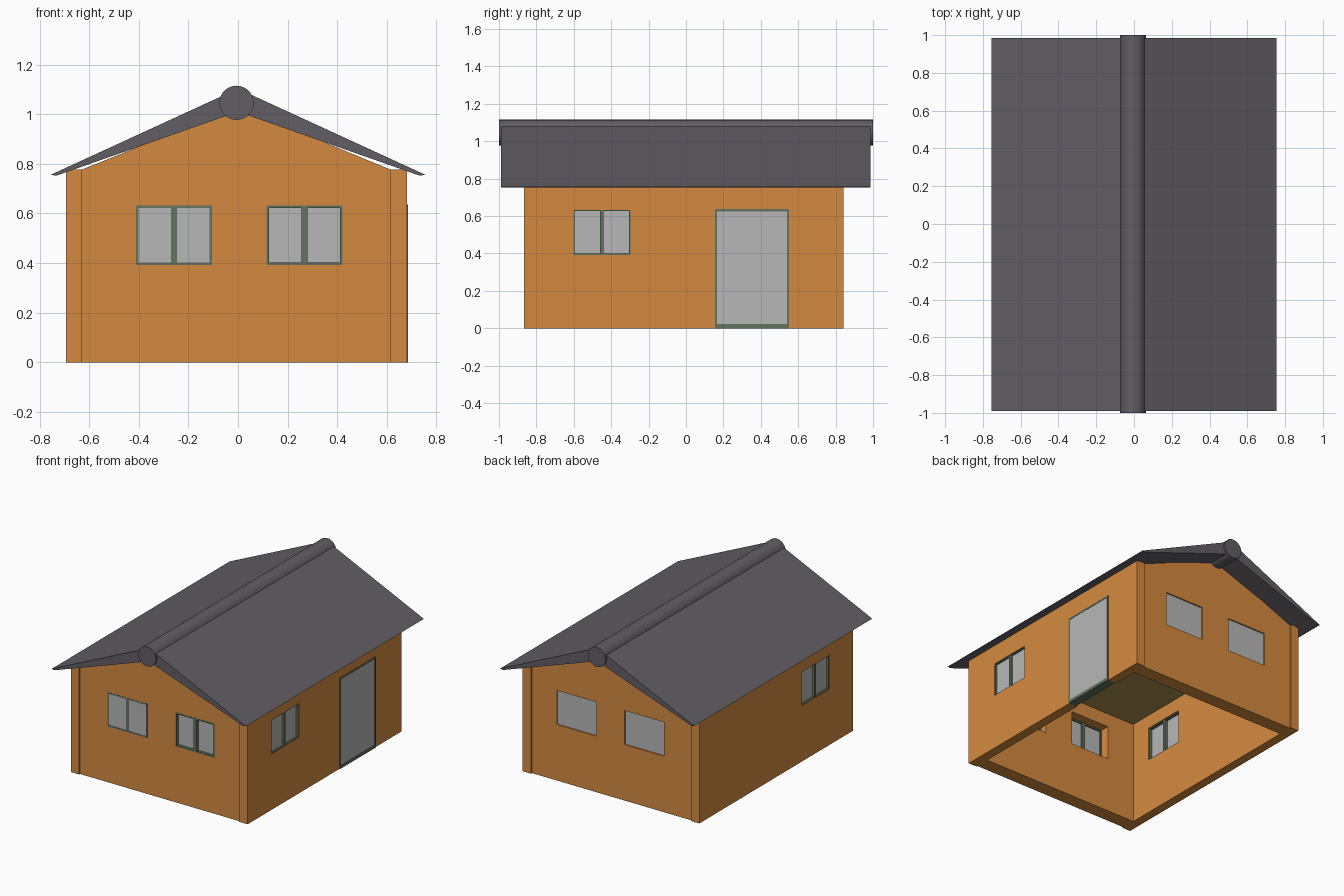
import bpy, bmesh, math
from mathutils import Matrix

if "Cube" in bpy.data.objects:
    bpy.data.objects.remove(bpy.data.objects["Cube"])


def material(name, rgb):
    m = bpy.data.materials.new(name)
    m.diffuse_color = (*rgb, 1)
    m.use_nodes = True
    m.node_tree.nodes["Principled BSDF"].inputs["Base Color"].default_value = m.diffuse_color
    return m


WOOD = material("orange_wood", (0.665, 0.254, 0.051))
ROOF = material("dark_grey_roof", (0.120, 0.112, 0.129))
GREEN = material("green_frame", (0.125, 0.17, 0.112))
GLASS = material("grey_glass", (0.475, 0.475, 0.475))
CEIL = material("olive_ceiling", (0.405, 0.275, 0.08))


def finish(name, bm, mat):
    bmesh.ops.recalc_face_normals(bm, faces=bm.faces)
    me = bpy.data.meshes.new(name)
    bm.to_mesh(me)
    bm.free()
    ob = bpy.data.objects.new(name, me)
    bpy.context.collection.objects.link(ob)
    if mat:
        me.materials.append(mat)
    return ob


def add_box(bm, x0, x1, y0, y1, z0, z1):
    mat = (Matrix.Translation(((x0 + x1) / 2, (y0 + y1) / 2, (z0 + z1) / 2))
           @ Matrix.Diagonal((x1 - x0, y1 - y0, z1 - z0, 1)))
    bmesh.ops.create_cube(bm, size=1, matrix=mat)


def boxes(name, mat, *dims):
    bm = bmesh.new()
    for d in dims:
        add_box(bm, *d)
    return finish(name, bm, mat)


def prism(name, mat, pts, y0, y1):
    """Extrude an x/z outline along y."""
    bm = bmesh.new()
    f = bm.faces.new([bm.verts.new((x, y0, z)) for x, z in pts])
    r = bmesh.ops.extrude_face_region(bm, geom=[f])
    for v in r["geom"]:
        if isinstance(v, bmesh.types.BMVert):
            v.co.y = y1
    return finish(name, bm, mat)


def cut(wall, *dims):
    """Cut box openings through a wall."""
    cutter = boxes("cutter", None, *dims)
    cutter.hide_render = True
    mod = wall.modifiers.new("openings", "BOOLEAN")
    mod.operation = "DIFFERENCE"
    mod.solver = "EXACT"
    mod.object = cutter
    bpy.context.view_layer.objects.active = wall
    bpy.ops.object.modifier_apply(modifier=mod.name)
    bpy.data.objects.remove(cutter)


Z0, Z1 = 0.393, 0.633         # window sill and head heights


def window(name, axis, a0, a1, d0, d1, g0, g1, z0=Z0, z1=Z1, f=0.01,
           mull=0.012, sill=0.01):
    """Frame between depths d0..d1 and pane between g0..g1, spanning a0..a1."""
    def b(p0, p1, q0, q1, h0, h1):
        return (p0, p1, q0, q1, h0, h1) if axis == "x" else (q0, q1, p0, p1, h0, h1)
    c = (a0 + a1) / 2
    bars = [b(a0, a0 + f, d0, d1, z0, z1), b(a1 - f, a1, d0, d1, z0, z1),
            b(a0 + f, a1 - f, d0, d1, z1 - f, z1),
            b(a0 + f, a1 - f, d0, d1, z0, z0 + sill)]
    if mull:
        bars.append(b(c - mull, c + mull, d0, d1, z0 + sill, z1 - f))
    boxes(name + "_frame", GREEN, *bars)
    e = 0.001
    boxes(name + "_pane", GLASS, b(a0 + e, a1 - e, g0, g1, z0 + e, z1 - e))


XL, XR = -0.693, 0.681        # outer faces of side walls
IL, IR = -0.629, 0.615        # inner faces of side walls
WX = [(-0.412, -0.105), (0.114, 0.422)]  # gable windows
WY = (-0.602, -0.298)                    # side windows
DY = (0.154, 0.551)                      # door

# gable walls
gable = [(IL, 0), (IR, 0), (IR, 0.777), (0.0, 1.03), (IL, 0.777)]
for name, y0, y1 in (("front_wall", -0.857, -0.757), ("back_wall", 0.735, 0.832)):
    w = prism(name, WOOD, gable, y0, y1)
    cut(w, *[(a, b, y0 - 0.1, y1 + 0.1, Z0, Z1) for a, b in WX])

# side walls
left = boxes("left_wall", WOOD, (XL, IL, -0.866, 0.842, 0, 0.777))
cut(left, (XL - 0.1, IL + 0.1, *WY, Z0, Z1))
right = boxes("right_wall", WOOD, (IR, XR, -0.866, 0.842, 0, 0.777))
cut(right, (IR - 0.1, XR + 0.1, *WY, Z0, Z1),
    (IR - 0.1, XR + 0.1, *DY, -0.1, Z1))

# ceiling
boxes("ceiling", CEIL, (IL, IR, -0.757, 0.735, 0.73, 0.76))

# windows
window("front_left_window", "x", *WX[0], -0.858, -0.82, -0.856, -0.83)
window("front_right_window", "x", *WX[1], -0.858, -0.81, -0.838, -0.82)
for side, span in zip(("left", "right"), WX):
    window("back_" + side + "_window", "x", *span, 0.77, 0.80, 0.79, 0.824)
window("left_side_window", "y", *WY, XL + 0.003, IL - 0.003, -0.675, -0.655,
       f=0.006, sill=0.006, mull=0.01)
window("right_side_window", "y", *WY, IR + 0.003, XR - 0.003, 0.645, 0.665,
       f=0.006, sill=0.006, mull=0.01)

# door
window("door", "y", *DY, IR + 0.01, 0.686, 0.655, 0.684, z0=0.0, z1=0.637,
       f=0.012, mull=0, sill=0.022)

# roof slopes, thick at the ridge and thin at the eaves
for name, s in (("roof_left", -1), ("roof_right", 1)):
    prism(name, ROOF, [(0, 1.08), (s * 0.05, 1.08), (s * 0.755, 0.756),
                       (s * 0.733, 0.752), (0, 1.01)], -0.99, 0.986)

# ridge log
bm = bmesh.new()
bmesh.ops.create_cone(bm, cap_ends=True, segments=32, radius1=0.069, radius2=0.069,
                      depth=2.0, matrix=Matrix.Translation((-0.006, 0, 1.046))
                      @ Matrix.Rotation(math.pi / 2, 4, "X"))
ridge = finish("ridge_beam", bm, ROOF)
for o in bpy.context.selected_objects:
    o.select_set(False)
ridge.select_set(True)
bpy.context.view_layer.objects.active = ridge
bpy.ops.object.shade_smooth_by_angle(angle=math.radians(35))
